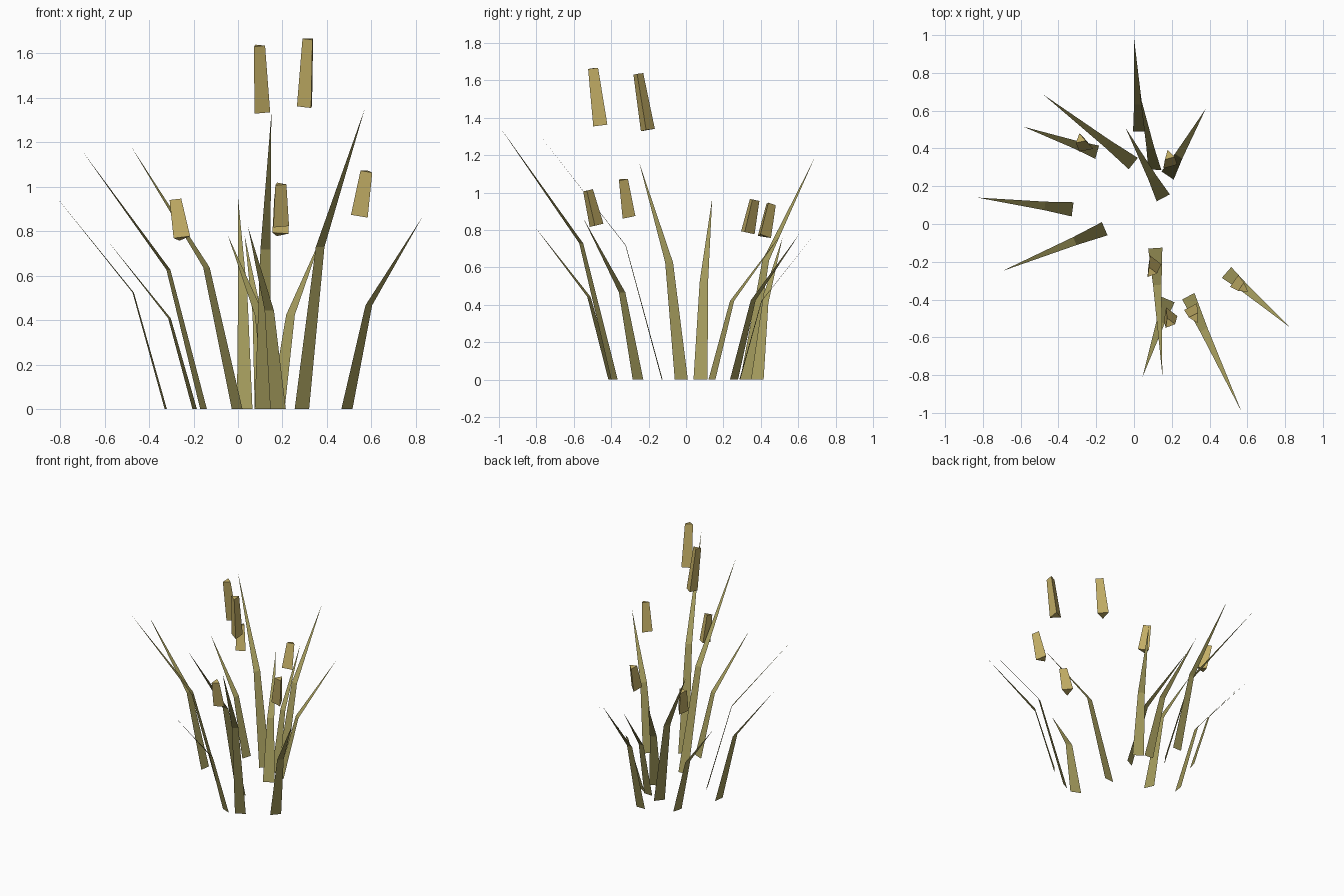
import bpy, bmesh, math
from mathutils import Vector

if "Cube" in bpy.data.objects:
    bpy.data.objects.remove(bpy.data.objects["Cube"])


def material(name, rgb):
    m = bpy.data.materials.new(name)
    m.diffuse_color = (*rgb, 1)
    m.use_nodes = True
    m.node_tree.nodes["Principled BSDF"].inputs["Base Color"].default_value = m.diffuse_color
    return m


LEAF = material("dry olive", (0.36, 0.32, 0.105))
HEAD = material("straw tan", (0.54, 0.42, 0.13))


def finish(bm, name, mat):
    mesh = bpy.data.meshes.new(name)
    bm.to_mesh(mesh)
    bm.free()
    mesh.materials.append(mat)
    bpy.context.collection.objects.link(bpy.data.objects.new(name, mesh))


def blade(name, a, b, tip):
    """Flat leaf: a tapering quad, bent, then a triangular tip."""
    a, b, tip = Vector((*a, 0)), Vector((*b, 0)), Vector(tip)
    centre = (a + b) / 2
    mid = centre.lerp(tip, 0.29)
    mid.z = tip.z * 0.54
    half = (b - a) * 0.3
    bm = bmesh.new()
    va, vb, vc, vd, vt = [bm.verts.new(p) for p in (a, b, mid + half, mid - half, tip)]
    for f in (bm.faces.new((va, vb, vc, vd)), bm.faces.new((vd, vc, vt))):
        f.normal_update()
        if f.normal.z < 0:
            f.normal_flip()
    finish(bm, name, LEAF)


def seed_head(name, bottom, top, turn):
    """Tapered three-sided prism along a leaning axis."""
    bottom, top = Vector(bottom), Vector(top)
    tilt = Vector((0, 0, 1)).rotation_difference(top - bottom)
    bm = bmesh.new()
    rings = []
    for centre, r in ((bottom, 0.044), (top, 0.031)):
        angles = [math.radians(turn + 120 * i) for i in range(3)]
        rings.append([bm.verts.new(centre + tilt @ Vector((r * math.cos(t), r * math.sin(t), 0)))
                      for t in angles])
    lo, hi = rings
    bm.faces.new(lo[::-1])
    bm.faces.new(hi)
    for i in range(3):
        j = (i + 1) % 3
        bm.faces.new((lo[i], lo[j], hi[j], hi[i]))
    finish(bm, name, HEAD)


# leaves: two base corners and the tip
blades = [
    ((-0.005, 0.49), (0.065, 0.49), (0.0, 0.985, 0.955)),
    ((0.02, 0.35), (-0.028, 0.29), (-0.48, 0.685, 1.18)),
    ((-0.185, 0.415), (-0.205, 0.345), (-0.585, 0.515, 0.755)),
    ((-0.32, 0.115), (-0.33, 0.04), (-0.83, 0.14, 0.97)),
    ((-0.17, 0.01), (-0.14, -0.06), (-0.7, -0.25, 1.16)),
    ((0.19, 0.157), (0.12, 0.12), (-0.045, 0.51, 0.78)),
    ((0.075, 0.29), (0.145, 0.285), (0.03, 0.69, 0.78)),
    ((0.145, 0.278), (0.21, 0.235), (0.38, 0.61, 0.785)),
    ((0.515, -0.228), (0.465, -0.285), (0.83, -0.55, 0.865)),
    ((0.32, -0.365), (0.255, -0.4), (0.57, -0.995, 1.35)),
    ((0.145, -0.385), (0.215, -0.415), (0.045, -0.81, 0.82)),
    ((0.075, -0.13), (0.15, -0.125), (0.15, -0.8, 1.33)),
]
for i, (a, b, tip) in enumerate(blades):
    blade(f"leaf_blade_{i + 1}", a, b, tip)

# seed heads: bottom centre, top centre, rotation in degrees
heads = [
    ((0.101, -0.207, 1.335), (0.091, -0.257, 1.635), -8),
    ((0.309, -0.457, 1.36), (0.321, -0.496, 1.665), 57),
    ((0.186, -0.481, 0.825), (0.187, -0.526, 1.012), -8),
    ((0.548, -0.314, 0.87), (0.579, -0.341, 1.07), -35),
    ((-0.256, 0.412, 0.768), (-0.284, 0.45, 0.94), -20),
    ((0.186, 0.325, 0.787), (0.186, 0.363, 0.962), -15),
]
for i, (lo, hi, turn) in enumerate(heads):
    seed_head(f"seed_head_{i + 1}", lo, hi, turn)
